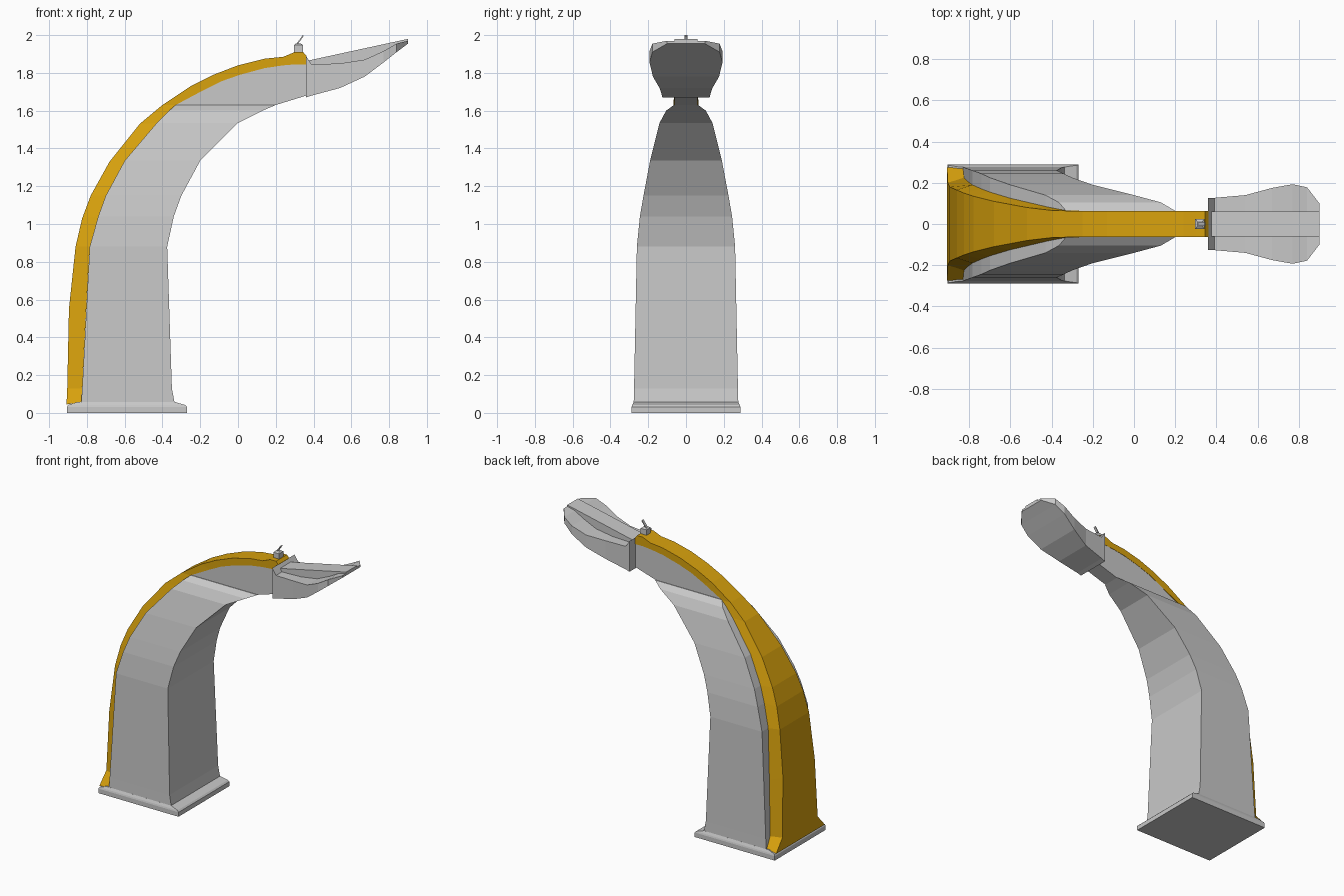
import bpy
import bmesh

cube = bpy.data.objects.get("Cube")
if cube:
    bpy.data.objects.remove(cube, do_unlink=True)


def make_material(name, colour):
    mat = bpy.data.materials.new(name)
    mat.use_nodes = True
    mat.diffuse_color = colour
    bsdf = next(n for n in mat.node_tree.nodes if n.type == "BSDF_PRINCIPLED")
    bsdf.inputs["Base Color"].default_value = colour
    return mat


GREY = make_material("light grey", (0.58, 0.58, 0.58, 1))
ORANGE = make_material("amber", (0.69, 0.36, 0.004, 1))


def loft(name, rings, material):
    """Join equal-length rings of points into a closed, flat-shaded solid."""
    bm = bmesh.new()
    loops = [[bm.verts.new(p) for p in ring] for ring in rings]
    count = len(loops[0])
    for low, high in zip(loops, loops[1:]):
        for i in range(count):
            j = (i + 1) % count
            bm.faces.new((low[i], low[j], high[j], high[i]))
    bm.faces.new(loops[0])
    bm.faces.new(loops[-1])
    bmesh.ops.recalc_face_normals(bm, faces=bm.faces)
    mesh = bpy.data.meshes.new(name)
    bm.to_mesh(mesh)
    bm.free()
    mesh.materials.append(material)
    obj = bpy.data.objects.new(name, mesh)
    bpy.context.collection.objects.link(obj)
    return obj


def level_ring(x0, x1, half_width, z):
    """Horizontal rectangle."""
    w = half_width
    return [(x0, -w, z), (x1, -w, z), (x1, w, z), (x0, w, z)]


def upright_ring(x, half_width, z0, z1):
    """Rectangle across the arm, facing along x."""
    w = half_width
    return [(x, -w, z0), (x, w, z0), (x, w, z1), (x, -w, z1)]


def extrude_profile(name, profile, half_width, material):
    """Side profile in x and z, extruded across y."""
    rings = [[(x, y, z) for x, z in profile] for y in (-half_width, half_width)]
    return loft(name, rings, material)


# Base plate with a bevelled top
loft("base_plate", [
    level_ring(-0.905, -0.27, 0.288, 0),
    level_ring(-0.905, -0.27, 0.288, 0.032),
    level_ring(-0.9, -0.28, 0.285, 0.042),
    level_ring(-0.85, -0.335, 0.277, 0.058),
], GREY)

# Curved column: back x, front x, half width, height
column = [
    (-0.83, -0.335, 0.277, 0.05),
    (-0.825, -0.35, 0.275, 0.13),
    (-0.785, -0.375, 0.26, 0.88),
    (-0.74, -0.34, 0.244, 1.04),
    (-0.7, -0.3, 0.225, 1.15),
    (-0.6, -0.2, 0.19, 1.335),
    (-0.43, 0, 0.14, 1.535),
    (-0.365, 0.13, 0.105, 1.6),
    (-0.33, 0.2, 0.064, 1.63),
]
loft("column", [level_ring(*row) for row in column], GREY)

# Raised spine: outer x, z, half width, then inner x, z, half width
spine = [
    (-0.908, 0.045, 0.275, -0.83, 0.058, 0.27),
    (-0.904, 0.13, 0.2, -0.825, 0.13, 0.225),
    (-0.895, 0.55, 0.18, -0.805, 0.52, 0.205),
    (-0.86, 0.88, 0.165, -0.785, 0.88, 0.19),
    (-0.825, 1.03, 0.15, -0.74, 1.04, 0.17),
    (-0.78, 1.15, 0.135, -0.7, 1.15, 0.155),
    (-0.68, 1.33, 0.11, -0.6, 1.335, 0.125),
    (-0.52, 1.53, 0.08, -0.43, 1.535, 0.085),
    (-0.4, 1.63, 0.066, -0.33, 1.63, 0.066),
]
# The upper spine keeps one width: outer x, z, inner x, z
upper = [
    (-0.25, 1.73, -0.18, 1.71),
    (-0.13, 1.79, -0.09, 1.755),
    (0, 1.84, 0.01, 1.79),
    (0.14, 1.875, 0.14, 1.825),
    (0.24, 1.885, 0.24, 1.84),
    (0.3, 1.91, 0.3, 1.845),
    (0.345, 1.91, 0.345, 1.845),
    (0.362, 1.89, 0.362, 1.845),
]
NECK = 0.062
spine += [(a, b, NECK, c, d, NECK) for a, b, c, d in upper]
loft("spine", [
    [(ox, -ow, oz), (ox, ow, oz), (ix, iw, iz), (ix, -iw, iz)]
    for ox, oz, ow, ix, iz, iw in spine
], ORANGE)

# Narrow neck under the upper spine
neck = [(-0.33, 1.63)] + [(c, d) for a, b, c, d in upper]
neck += [(0.362, 1.68), (0.2, 1.63)]
extrude_profile("neck", neck, 0.06, GREY)

# Head hull: x, half width, underside, rim
hull = [
    (0.36, 0.125, 1.67, 1.89),
    (0.39, 0.127, 1.68, 1.845),
    (0.54, 0.14, 1.72, 1.85),
    (0.67, 0.175, 1.78, 1.87),
    (0.77, 0.193, 1.855, 1.915),
    (0.84, 0.178, 1.91, 1.955),
    (0.9, 0.1, 1.955, 1.97),
]
loft("head_hull", [upright_ring(*row) for row in hull], GREY)

# Straight ridge along the top of the head
ridge = [(0.37, 1.865), (0.9, 1.98), (0.9, 1.96), (0.82, 1.93),
         (0.67, 1.85), (0.54, 1.82), (0.37, 1.82)]
extrude_profile("head_ridge", ridge, 0.06, GREY)

# Small sensor box with a tilted blade
loft("sensor_box", [
    level_ring(0.297, 0.343, 0.024, 1.9),
    level_ring(0.297, 0.343, 0.024, 1.948),
    level_ring(0.308, 0.332, 0.012, 1.956),
], GREY)
blade = [(0.308, 1.952), (0.314, 1.948), (0.348, 1.996), (0.343, 2.0)]
extrude_profile("sensor_blade", blade, 0.009, GREY)
